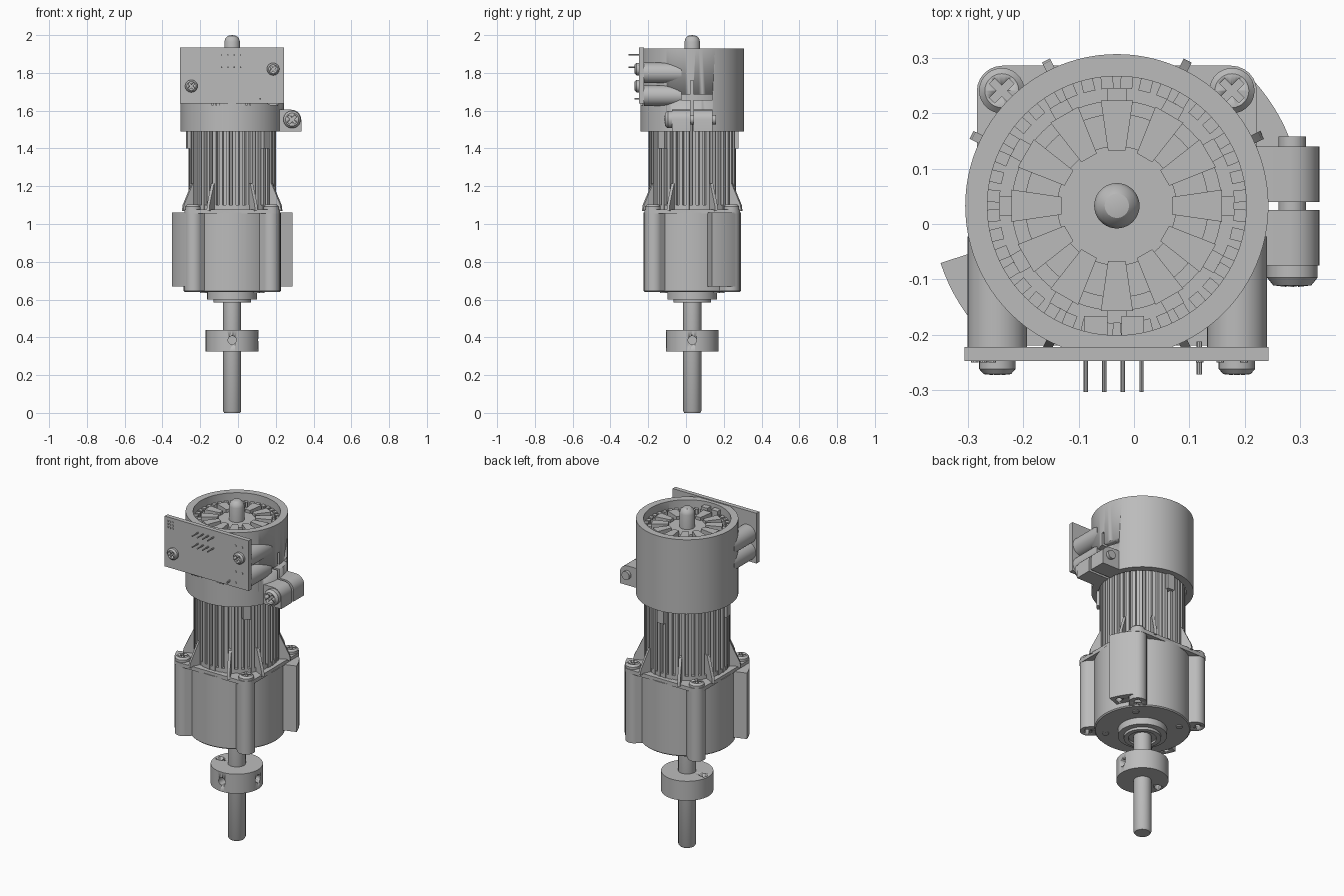
import bpy, bmesh, math
from mathutils import Vector, Matrix

if "Cube" in bpy.data.objects:
    bpy.data.objects.remove(bpy.data.objects["Cube"])

CX, CY = -0.031, 0.033
metal = bpy.data.materials.new("neutral grey")
metal.use_nodes = True
GREY = (0.5, 0.5, 0.5, 1)
metal.diffuse_color = GREY
metal.node_tree.nodes["Principled BSDF"].inputs["Base Color"].default_value = GREY


def polar(r, deg, z=0.0):
    a = math.radians(deg)
    return Vector((CX + r * math.cos(a), CY + r * math.sin(a), z))


def finish(name, bm):
    bmesh.ops.recalc_face_normals(bm, faces=bm.faces)
    me = bpy.data.meshes.new(name)
    bm.to_mesh(me)
    bm.free()
    ob = bpy.data.objects.new(name, me)
    bpy.context.collection.objects.link(ob)
    me.materials.append(metal)
    activate(ob)
    bpy.ops.object.shade_smooth_by_angle(angle=math.radians(32))
    return ob


def activate(ob):
    bpy.ops.object.select_all(action='DESELECT')
    ob.select_set(True)
    bpy.context.view_layer.objects.active = ob


def prism(name, pts, z0, z1):
    """Extrude a flat outline upward."""
    bm = bmesh.new()
    face = bm.faces.new([bm.verts.new((p[0], p[1], z0)) for p in pts])
    ext = bmesh.ops.extrude_face_region(bm, geom=[face])
    up = [v for v in ext["geom"] if isinstance(v, bmesh.types.BMVert)]
    bmesh.ops.translate(bm, vec=(0, 0, z1 - z0), verts=up)
    return finish(name, bm)


def lathe(name, profile, base=(CX, CY, 0), axis=(0, 0, 1), steps=64, closed=False):
    """Revolve (radius, height) points about an axis."""
    bm = bmesh.new()
    vs = [bm.verts.new((r, 0, z)) for r, z in profile]
    es = [bm.edges.new(p) for p in zip(vs, vs[1:])]
    if closed:
        es.append(bm.edges.new((vs[-1], vs[0])))
    bmesh.ops.spin(bm, geom=vs + es, cent=(0, 0, 0), axis=(0, 0, 1),
                   angle=math.tau, steps=steps, use_duplicate=False)
    bmesh.ops.remove_doubles(bm, verts=bm.verts, dist=1e-5)
    q = Vector(axis).to_track_quat('Z', 'Y').to_matrix().to_4x4()
    bmesh.ops.transform(bm, matrix=Matrix.Translation(base) @ q, verts=bm.verts)
    return finish(name, bm)


def rod(name, base, axis, r, length, steps=24):
    return lathe(name, [(0, 0), (r, 0), (r, length), (0, length)], base, axis, steps)


def box(name, lo, hi, turn=0.0, pivot=None):
    """Axis box, optionally turned about the motor axis."""
    bm = bmesh.new()
    bmesh.ops.create_cube(bm, size=1)
    lo, hi = Vector(lo), Vector(hi)
    for v in bm.verts:
        v.co = (lo + hi) / 2 + v.co * (hi - lo)
    if turn or pivot:
        m = Matrix.Translation((CX, CY, 0)) @ Matrix.Rotation(math.radians(turn), 4, 'Z')
        bmesh.ops.transform(bm, matrix=m, verts=bm.verts)
    return finish(name, bm)


def cut(ob, *cutters):
    activate(ob)
    for c in cutters:
        m = ob.modifiers.new("cut", 'BOOLEAN')
        m.operation, m.solver, m.object = 'DIFFERENCE', 'EXACT', c
        bpy.ops.object.modifier_apply(modifier=m.name)
        bpy.data.objects.remove(c)


def screw(name, base, axis, r, h):
    """Domed head with a cross recess."""
    head = lathe(name, [(0, 0), (r, 0), (r, h * .55), (r * .75, h * .9), (0, h)], base, axis, 28)
    q = Vector(axis).to_track_quat('Z', 'Y').to_matrix().to_4x4()
    for a in (45, 135):
        c = box("cross_cutter", (-r * .6, -r * .16, h * .45), (r * .6, r * .16, h * 2))
        c.data.transform(Matrix.Translation(base) @ q @ Matrix.Rotation(math.radians(a), 4, 'Z'))
        cut(head, c)


def sector(r0, r1, a0, a1, n=8):
    angs = [a0 + (a1 - a0) * i / n for i in range(n + 1)]
    return [polar(r1, a) for a in angs] + [polar(r0, a) for a in reversed(angs)]


# Output shaft and drilled collar
lathe("output_shaft", [(0, 0), (.042, 0), (.048, .01), (.048, .6), (0, .6)], steps=40)
collar = lathe("shaft_collar", [(.04, .325), (.14, .325), (.14, .44), (.04, .44)], closed=True)
cut(collar, rod("hole", (CX, CY - .2, .385), (0, 1, 0), .022, .14),
    rod("hole", (CX + .06, CY, .385), (1, 0, 0), .022, .14),
    rod("hole", (CX - .108, CY, .3), (0, 0, 1), .021, .2))

# Gearbox body, stepped nose, corner posts and ears
lathe("gearbox_body", [(0, .64), (.252, .64), (.258, .646), (.258, 1.06), (0, 1.06)], steps=80)
lathe("gearbox_nose", [(0, .65), (.132, .65), (.132, .6), (.1, .6), (.1, .585), (.075, .585),
                       (.075, .597), (0, .597)])
for a in (40, 130, 220, 310):
    rod("nose_bolt", polar(.2, a, .634), (0, 0, 1), .018, .02)
for a in (45, 135, 225, 315):
    post = rod("corner_post", polar(.288, a, .645), (0, 0, 1), .048, .42, 32)
    box("post_web", (.1, -.048, .645), (.288, .048, 1.06), a, True)
    cut(post, rod("hole", polar(.295, a, .6), (0, 0, 1), .018, .1))
    screw("corner_screw", polar(.294, a, 1.075), (0, 0, 1), .041, .03)
for mid in (32, 212):
    ear = prism("gearbox_ear", sector(.2, .335, mid - 14, mid + 14), .67, 1.06)
    cut(ear, *[rod("hole", polar(.298, mid + d, .6), (0, 0, 1), .017, .11) for d in (-7, 7)])

# Square mounting flange with rounded corners
outline = []
for q in range(4):
    for i in range(7):
        a = math.radians(q * 90 + i * 15)
        s = Vector(((1, -1, -1, 1)[q], (1, 1, -1, -1)[q])) * .207
        outline.append((CX + s.x + .046 * math.cos(a), CY + s.y + .046 * math.sin(a)))
prism("mounting_flange", outline, 1.055, 1.078)
rod("motor_end_ring", (CX, CY, 1.07), (0, 0, 1), .228, .03, 64)

# Gussets between flange and motor
for k in range(4):
    for d in (-19, 19):
        bm = bmesh.new()
        tri = [(.19, 1.07), (.292, 1.07), (.288, 1.1), (.235, 1.215), (.19, 1.215)]
        f = bm.faces.new([bm.verts.new((r, -.008, z)) for r, z in tri])
        e = bmesh.ops.extrude_face_region(bm, geom=[f])
        bmesh.ops.translate(bm, vec=(0, .016, 0),
                            verts=[v for v in e["geom"] if isinstance(v, bmesh.types.BMVert)])
        m = Matrix.Translation((CX, CY, 0)) @ Matrix.Rotation(math.radians(45 + 90 * k + d), 4, 'Z')
        bmesh.ops.transform(bm, matrix=m, verts=bm.verts)
        finish("gusset", bm)

# Ribbed motor core
ribs = []
for k in range(40):
    for r, d in ((.208, 0), (.231, .6), (.231, 5), (.208, 5.6)):
        ribs.append(polar(r, k * 9 + d))
prism("ribbed_motor_core", ribs, 1.07, 1.6)
for a in (-42, 89, 190):
    box("core_tab", (.2, -.022, 1.4), (.245, .022, 1.5), a, True)

# Sensor housing: cup with clamp slits
cup = lathe("sensor_housing", [(.234, 1.49), (.274, 1.49), (.274, 1.93), (.234, 1.93)],
            steps=96, closed=True)
cut(cup, box("slit", (.1, .024, 1.48), (.35, .04, 1.76)),
    box("slit", (.15, -.1, 1.657), (.35, .14, 1.685)))
rod("housing_floor", (CX, CY, 1.56), (0, 0, 1), .236, .295, 64)
lathe("encoder_disc", [(0, 1.85), (.19, 1.85), (.19, 1.868), (.165, 1.868), (.165, 1.86),
                       (.135, 1.86), (.108, 1.86), (.108, 1.882), (0, 1.882)])
for k in range(12):
    a = k * 30
    t = prism("rotor_tooth", [(.1, -.016), (.19, -.029), (.19, .029), (.1, .016)], 1.85, 1.9)
    t.data.transform(Matrix.Translation((CX, CY, 0)) @ Matrix.Rotation(math.radians(a), 4, 'Z'))
    box("tooth_tip", (.188, -.018, 1.85), (.212, .018, 1.88), a, True)
for k in range(40):
    box("rim_tooth", (.212, -.011, 1.85), (.238, .011, 1.885), k * 9 + 4.5, True)
lathe("rear_shaft", [(0, 1.87), (.041, 1.87), (.041, 1.965), (.036, 1.983), (.022, 1.996), (0, 2.0)],
      steps=40)

# Circuit board, standoffs, screws, pins and pads
box("circuit_board", (-.306, -.248, 1.638), (.243, -.222, 1.935))
for x, z, zs in ((-.247, 1.73, 1.7), (.186, 1.82, 1.8)):
    rod("board_standoff", (x, -.223, zs), (0, 1, 0), .054, .2, 32)
    screw("board_screw", (x, -.247, z), (0, -1, 0), .033, .027)
rod("lower_standoff", (.186, -.223, 1.68), (0, 1, 0), .054, .2, 32)
rod("upper_standoff", (-.247, -.223, 1.8), (0, 1, 0), .054, .2, 32)
for i in range(4):
    for z in (1.895, 1.83):
        rod("header_pin", (-.087 + i * .0335, -.304, z), (0, 1, 0), .004, .1, 8)
rod("single_pin", (.118, -.272, 1.663), (0, 1, 0), .005, .06, 8)
for x0, x1 in ((-.09, -.048), (-.023, .018)):
    box("board_connector", (x0, -.225, 1.8), (x1, -.166, 1.91))
pads = [(-.288 + i * .016, 1.91 - j * .018) for i in range(3) for j in range(3)]
pads += [(x, z) for z in (1.883, 1.73) for x in (.156, .199)] + [(.119, 1.665), (.156, 1.665)]
for x, z in pads:
    rod("board_pad", (x, -.25, z), (0, 1, 0), .007, .004, 10)
for i in range(11):
    box("board_edge_contact", (-.14 + i * .02, -.24, 1.628), (-.13 + i * .02, -.228, 1.64))

# Clamp lugs with bolt
lug = [(.2, 1.49), (.335, 1.49)]
lug += [(.283 + .052 * math.cos(math.radians(a)), 1.553 + .052 * math.sin(math.radians(a)))
        for a in range(0, 91, 15)] + [(.2, 1.605)]
for name, y0, y1 in (("front_clamp_lug", -.075, .025), ("rear_clamp_lug", .04, .14)):
    ob = prism(name, [(x, -z) for x, z in lug], y0, y1)
    ob.data.transform(Matrix(((1, 0, 0, 0), (0, 0, 1, 0), (0, -1, 0, 0), (0, 0, 0, 1))))
rod("clamp_bolt", (.286, -.08, 1.553), (0, 1, 0), .025, .238)
screw("clamp_bolt_head", (.286, -.074, 1.553), (0, -1, 0), .046, .041)
